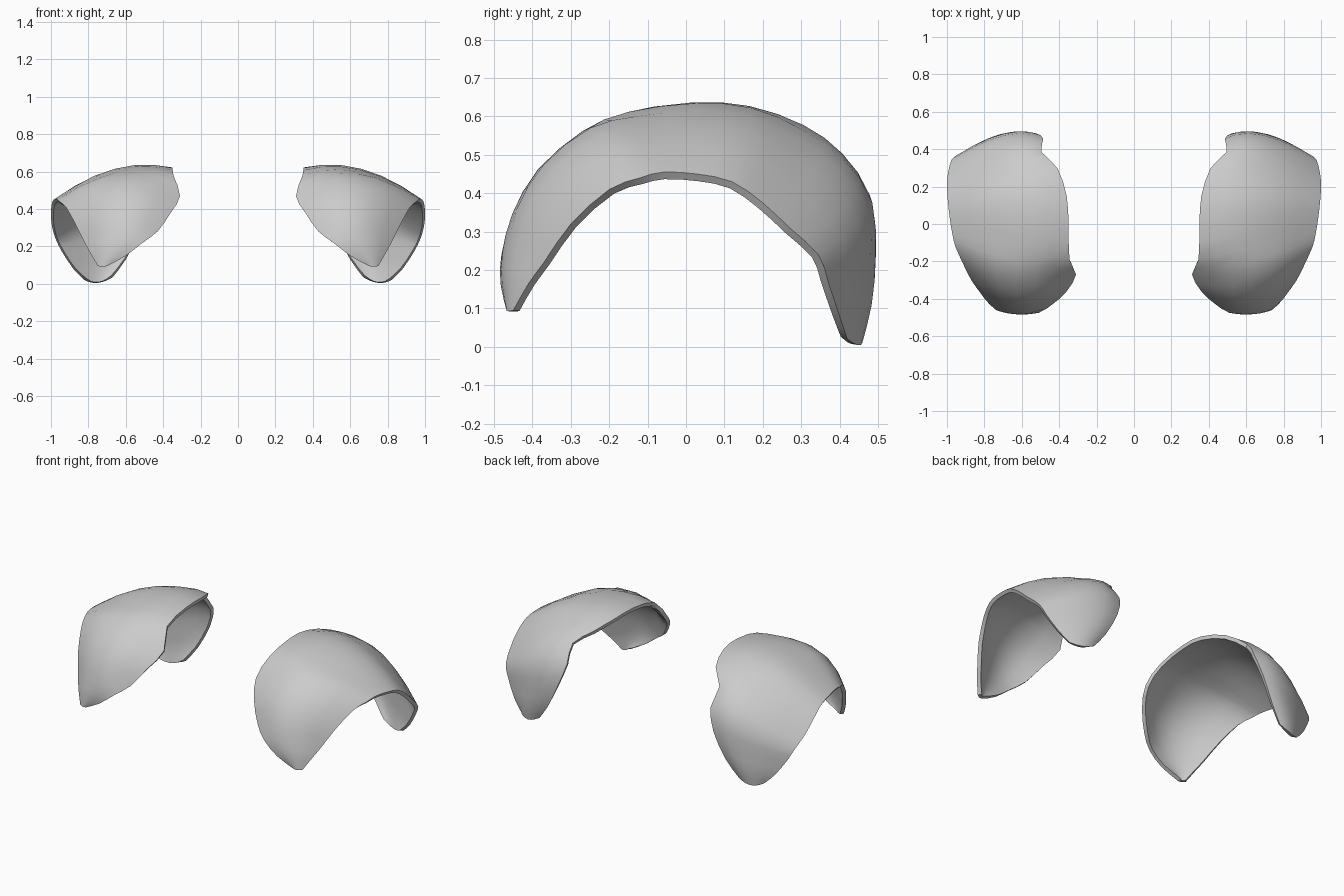
import bpy
import bmesh
import math
from mathutils import Vector

cube = bpy.data.objects.get("Cube")
if cube:
    bpy.data.objects.remove(cube, do_unlink=True)

THICKNESS = 0.022
STEPS_ALONG = 2
STEPS_ACROSS = 6

# Cross-sections from front tip over the top to back tip:
# neck-side edge, crown, arm-side edge
SECTIONS = [
    ((.70, -.465, .095), (.725, -.465, .093), (.75, -.45, .095)),
    ((.60, -.48, .15), (.70, -.47, .17), (.79, -.41, .165)),
    ((.51, -.475, .22), (.67, -.465, .25), (.82, -.37, .22)),
    ((.43, -.425, .28), (.64, -.44, .36), (.87, -.30, .32)),
    ((.36, -.36, .38), (.63, -.37, .475), (.92, -.20, .41)),
    ((.31, -.27, .47), (.63, -.25, .57), (.955, -.12, .44)),
    ((.345, -.19, .58), (.64, -.13, .60), (.97, -.06, .455)),
    ((.35, 0, .62), (.66, .03, .615), (.985, .03, .45)),
    ((.36, .15, .615), (.67, .17, .60), (.995, .12, .43)),
    ((.41, .30, .575), (.68, .29, .54), (1, .20, .375)),
    ((.495, .385, .51), (.70, .40, .46), (.995, .27, .31)),
    ((.485, .455, .41), (.69, .475, .35), (.975, .345, .24)),
    ((.525, .485, .28), (.71, .48, .21), (.94, .37, .17)),
    ((.60, .475, .13), (.73, .475, .10), (.88, .40, .08)),
    ((.67, .455, .035), (.75, .455, .005), (.82, .42, .02)),
]


def make_material(name, colour):
    material = bpy.data.materials.new(name)
    material.use_nodes = True
    material.diffuse_color = colour
    shader = material.node_tree.nodes["Principled BSDF"]
    shader.inputs["Base Color"].default_value = colour
    return material


def smooth_path(points, steps):
    """Pass a rounded path through every point."""
    path = []
    last = len(points) - 1
    for i in range(last):
        a, b = points[max(i - 1, 0)], points[i]
        c, d = points[i + 1], points[min(i + 2, last)]
        for s in range(steps):
            t = s / steps
            path.append(b + (c - a) * (t / 2)
                        + (a * 2 - b * 5 + c * 4 - d) * (t * t / 2)
                        + (b * 3 - a - c * 3 + d) * (t ** 3 / 2))
    path.append(points[last])
    return path


def arc_point(a, b, c, t):
    """Point on the parabola through a, b and c."""
    return (a * ((1 - t) * (1 - 2 * t)) + b * (4 * t * (1 - t))
            + c * (t * (2 * t - 1)))


def make_guard(name, side, material):
    rails = [smooth_path([Vector(p) for p in rail], STEPS_ALONG)
             for rail in zip(*SECTIONS)]
    bm = bmesh.new()
    grid = []
    for inner, crown, outer in zip(*rails):
        row = []
        for j in range(STEPS_ACROSS + 1):
            p = arc_point(inner, crown, outer, j / STEPS_ACROSS)
            row.append(bm.verts.new((p.x * side, p.y, p.z)))
        grid.append(row)
    for low, high in zip(grid, grid[1:]):
        for j in range(STEPS_ACROSS):
            quad = [low[j], low[j + 1], high[j + 1], high[j]]
            bm.faces.new(quad if side > 0 else quad[::-1])

    mesh = bpy.data.meshes.new(name)
    bm.to_mesh(mesh)
    bm.free()
    mesh.materials.append(material)
    guard = bpy.data.objects.new(name, mesh)
    bpy.context.collection.objects.link(guard)

    # Plate thickness grows inward, then the rim stays crisp
    shell = guard.modifiers.new("plate_thickness", "SOLIDIFY")
    shell.thickness = THICKNESS
    shell.offset = -1
    bpy.ops.object.select_all(action="DESELECT")
    guard.select_set(True)
    bpy.context.view_layer.objects.active = guard
    bpy.ops.object.modifier_apply(modifier=shell.name)
    bpy.ops.object.shade_smooth_by_angle(angle=math.radians(40))
    return guard


grey = make_material("plain_grey", (0.6, 0.6, 0.6, 1))

# Matching pair of shoulder guards
for label, side in (("left", 1), ("right", -1)):
    make_guard(label + "_shoulder_guard", side, grey)
